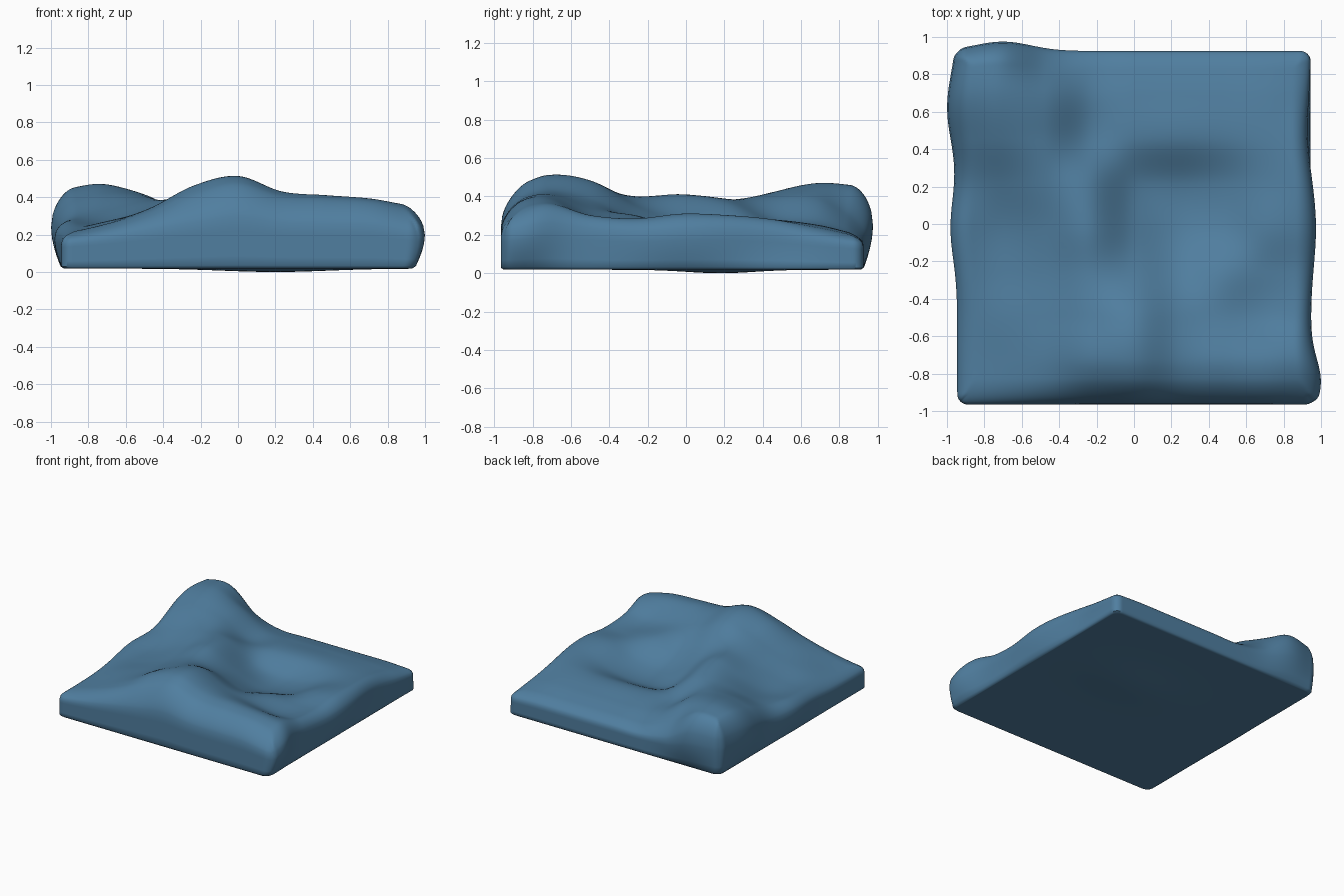
import bpy, bmesh, math

if "Cube" in bpy.data.objects:
    bpy.data.objects.remove(bpy.data.objects["Cube"])

# Terrain heights: rows run front to back, columns left to right
HEIGHTS = [
    [.21, .25, .31, .37, .42, .37, .36, .35, .29],
    [.21, .26, .34, .46, .51, .43, .41, .39, .35],
    [.22, .27, .33, .43, .48, .38, .33, .29, .31],
    [.25, .26, .32, .40, .35, .27, .30, .28, .29],
    [.28, .27, .34, .41, .27, .19, .22, .30, .31],
    [.29, .33, .38, .37, .22, .18, .21, .28, .31],
    [.36, .42, .40, .28, .27, .27, .27, .28, .28],
    [.43, .47, .39, .26, .25, .25, .25, .25, .23],
    [.43, .44, .26, .20, .20, .20, .20, .20, .19],
]
N = 100            # grid cells per side
HALF, CY = .945, -.02
CORNER = .06       # plan corner radius
EDGE = .10         # width of the rounded top edge
FRONT_EDGE = .15


def spline(vals, t):
    """Catmull-Rom through evenly spaced values, t in -1..1"""
    s = (t + 1) / 2 * (len(vals) - 1)
    i = min(int(s), len(vals) - 2)
    f = s - i
    a, b, c, d = (vals[max(0, min(len(vals) - 1, i + k))] for k in (-1, 0, 1, 2))
    return b + .5 * f * (c - a + f * (2*a - 5*b + 4*c - d + f * (3*(b - c) + d - a)))


def height(u, v):
    return spline([spline(row, u) for row in HEIGHTS], v)


def hump(t, centre, width):
    return math.exp(-((t - centre) / width) ** 2)


def plan(u, v, scale=1.0):
    """Square outline with rounded corners"""
    k = 1 - CORNER
    cu, cv = max(-k, min(k, u)), max(-k, min(k, v))
    du, dv = u - cu, v - cv
    length = math.hypot(du, dv)
    if length > 0:
        m = max(abs(du), abs(dv)) / length
        u, v = cu + du * m, cv + dv * m
    return u * HALF * scale, v * HALF * scale + CY


def top_point(u, v):
    x, y = plan(u, v)
    # hills lean out over the edges
    if u < 0:
        x -= (.054 * hump(v, .68, .27) + .036 * hump(v, 0, .25)) * abs(u) ** 6
    else:
        x += (.028 * hump(v, 0, .3) + .054 * hump(v, -.87, .18)
              - .018 * hump(v, .55, .25)) * u ** 6
    if v > 0:
        y += .05 * hump(u, -.74, .22) * v ** 6
    # rounded rim, deeper where the ground is higher
    h = height(u, v)
    d = max(0, min(1, (1 - abs(u)) / EDGE, (1 - v) / EDGE, (1 + v) / FRONT_EDGE))
    drop = max(.03, .55 * (h - .1)) * (1 - math.sqrt(max(0, 1 - (1 - d) ** 2)))
    return x, y, h - drop


def bottom_point(u, v):
    x, y = plan(u, v, .985)
    return x, y, .018 - .018 * hump(x, .2, .4) * hump(y, .18, .25)


# Grid parameter, denser near the rim
P = [.3 * t + .7 * math.sin(math.pi / 2 * t) for t in (2 * i / N - 1 for i in range(N + 1))]
RIM = ([(i, 0) for i in range(N)] + [(N, j) for j in range(N)]
       + [(i, N) for i in range(N, 0, -1)] + [(0, j) for j in range(N, 0, -1)])

bm = bmesh.new()


def sheet(point, flip):
    vs = [[bm.verts.new(point(u, v)) for v in P] for u in P]
    for i in range(N):
        for j in range(N):
            q = [vs[i][j], vs[i+1][j], vs[i+1][j+1], vs[i][j+1]]
            bm.faces.new(q[::-1] if flip else q)
    return [vs[i][j] for i, j in RIM]


top = sheet(top_point, False)
bottom = sheet(bottom_point, True)

# Side walls between the two sheets
rings = [bottom]
for f in (.08, .3, .5, .7, .87):
    ring = []
    for (i, j), t in zip(RIM, top):
        bx, by = plan(P[i], P[j])
        w = math.sin(f * math.pi / 2)
        ring.append(bm.verts.new((bx + (t.co.x - bx) * w, by + (t.co.y - by) * w,
                                  .018 + (t.co.z - .018) * f)))
    rings.append(ring)
rings.append(top)
M = len(RIM)
for lo, hi in zip(rings, rings[1:]):
    for k in range(M):
        n = (k + 1) % M
        bm.faces.new((lo[k], lo[n], hi[n], hi[k]))

bmesh.ops.recalc_face_normals(bm, faces=bm.faces)
mesh = bpy.data.meshes.new("terrain_slab")
bm.to_mesh(mesh)
bm.free()
slab = bpy.data.objects.new("terrain_slab", mesh)
bpy.context.collection.objects.link(slab)

blue = bpy.data.materials.new("slate blue")
blue.diffuse_color = (.08, .21, .35, 1)
blue.use_nodes = True
blue.node_tree.nodes["Principled BSDF"].inputs["Base Color"].default_value = blue.diffuse_color
mesh.materials.append(blue)

bpy.context.view_layer.objects.active = slab
slab.select_set(True)
bpy.ops.object.shade_smooth_by_angle(angle=math.radians(60))
